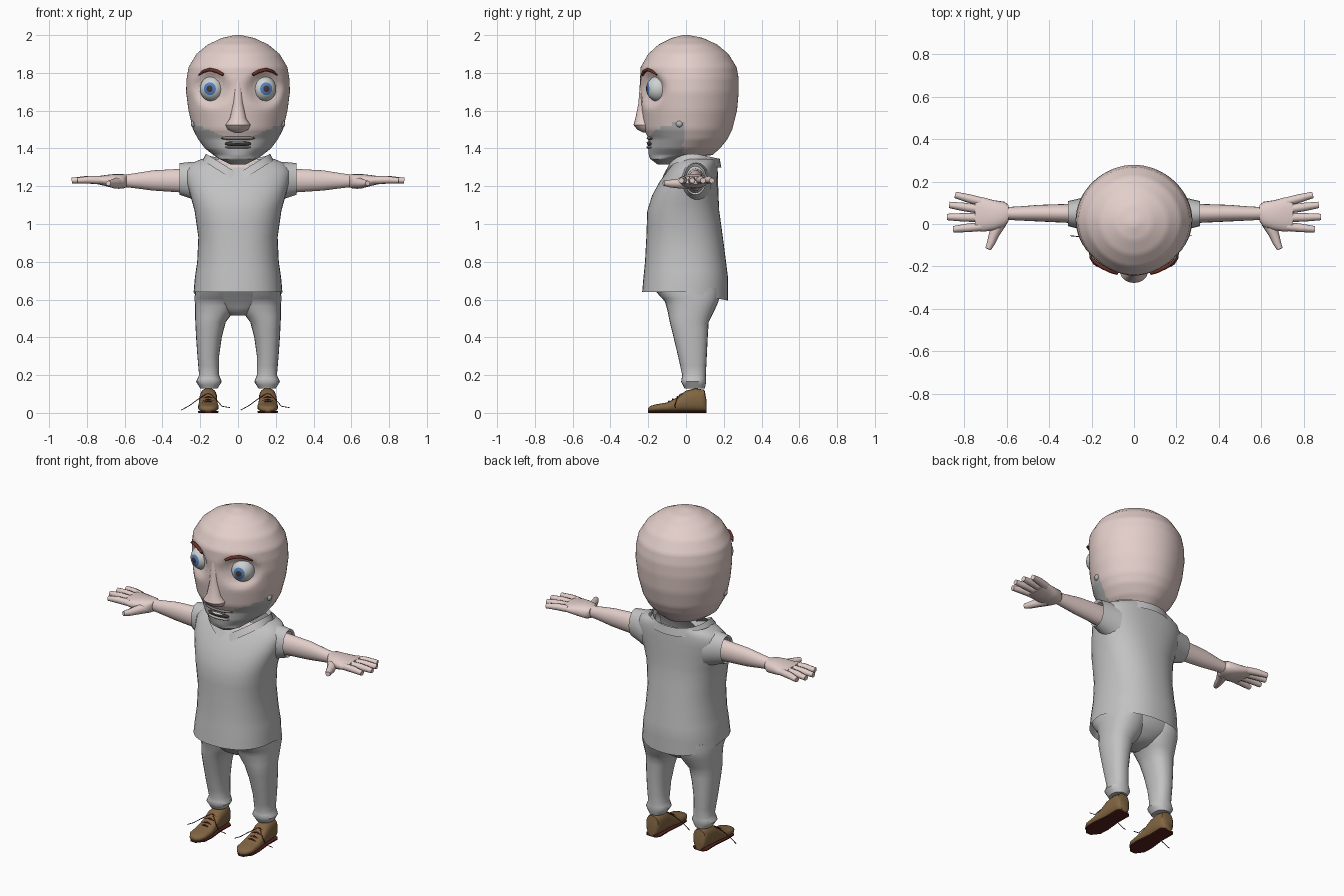
import bpy, bmesh, math
from mathutils import Vector, Matrix


def material(name, rgb):
    m = bpy.data.materials.new(name)
    m.diffuse_color = (*rgb, 1)
    return m


SKIN = material("skin", (0.77, 0.62, 0.59))
CLOTH = material("grey cloth", (0.54, 0.54, 0.54))
STUBBLE = material("grey stubble", (0.47, 0.46, 0.46))
HAIR = material("moustache grey", (0.24, 0.22, 0.22))
WHITE = material("eye white", (0.62, 0.64, 0.64))
BLUE = material("iris blue", (0.09, 0.22, 0.55))
DARK = material("pupil brown", (0.06, 0.04, 0.035))
BROW = material("brow red brown", (0.15, 0.03, 0.02))
LEATHER = material("shoe leather", (0.22, 0.13, 0.055))
SOLE = material("sole dark red", (0.09, 0.015, 0.012))


def finish(name, bm, mats, mirror=False, rule=None):
    bmesh.ops.recalc_face_normals(bm, faces=bm.faces)
    if rule:
        for f in bm.faces:
            f.material_index = rule(f.calc_center_median())
    me = bpy.data.meshes.new(name)
    bm.to_mesh(me)
    bm.free()
    for m in mats:
        me.materials.append(m)
    ob = bpy.data.objects.new(name, me)
    bpy.context.collection.objects.link(ob)
    if mirror:
        ob.modifiers.new("mirror", 'MIRROR').use_mirror_merge = False
    return ob


def skin_rings(bm, rings, caps):
    vs = [[bm.verts.new(p) for p in r] for r in rings]
    n = len(vs[0])
    for a, b in zip(vs, vs[1:]):
        for i in range(n):
            bm.faces.new((a[i], a[(i + 1) % n], b[(i + 1) % n], b[i]))
    if caps:
        bm.faces.new(vs[0])
        bm.faces.new(vs[-1])


def loft(name, axis, rows, mats, n=20, p=2.0, steps=1, tweak=None, caps=True, **kw):
    """Rows are (position, u min, u max, v min, v max) of superellipses along an axis."""
    dense = [rows[0]]
    for a, b in zip(rows, rows[1:]):
        dense += [[s + (e - s) * k / steps for s, e in zip(a, b)] for k in range(1, steps + 1)]
    rings = []
    for t, u0, u1, v0, v1 in dense:
        ring = []
        for i in range(n):
            a = math.tau * i / n
            c, s = math.cos(a), math.sin(a)
            u = (u0 + u1) / 2 + (u1 - u0) / 2 * math.copysign(abs(c) ** (2 / p), c)
            v = (v0 + v1) / 2 + (v1 - v0) / 2 * math.copysign(abs(s) ** (2 / p), s)
            q = Vector({'x': (t, u, v), 'y': (u, t, v), 'z': (u, v, t)}[axis])
            ring.append(tweak(q) if tweak else q)
        rings.append(ring)
    bm = bmesh.new()
    skin_rings(bm, rings, caps)
    return finish(name, bm, mats, **kw)


def tube(name, pts, radii, mat, n=8, mirror=False):
    pts = [Vector(p) for p in pts]
    rings = []
    for i, (p, r) in enumerate(zip(pts, radii)):
        d = pts[min(i + 1, len(pts) - 1)] - pts[max(i - 1, 0)]
        q = d.to_track_quat('Z', 'Y')
        rings.append([p + q @ Vector((r * math.cos(math.tau * k / n), r * math.sin(math.tau * k / n), 0))
                      for k in range(n)])
    bm = bmesh.new()
    skin_rings(bm, rings, True)
    return finish(name, bm, [mat], mirror)


def ball(name, loc, size, mats, tilt=0.0, mirror=False, rule=None):
    bm = bmesh.new()
    mtx = (Matrix.Translation(loc) @ Matrix.Rotation(tilt, 4, 'Z')
           @ Matrix.Diagonal((*size, 1)) @ Matrix.Rotation(math.pi / 2, 4, 'X'))
    bmesh.ops.create_uvsphere(bm, u_segments=24, v_segments=24, radius=1, matrix=mtx)
    return finish(name, bm, mats, mirror, rule)


# Head: egg shape with pressed-in eye sockets and a stubble area
def socket(q):
    d = math.hypot(abs(q.x) - 0.14, q.z - 1.715)
    if q.y < 0 and d < 0.1:
        q.y += 0.034 * min(1, (0.1 - d) / 0.04)
    return q


def beard(c):
    return int(c.y < -0.015 and c.z < 1.455 + 0.42 * max(0, abs(c.x) - 0.05))


head = [(1.315, .04, -.15, -.09), (1.345, .10, -.19, -.03), (1.365, .13, -.197, .14), (1.40, .175, -.2, .18),
        (1.45, .212, -.197, .22), (1.5, .238, -.222, .245), (1.6, .262, -.235, .27), (1.7, .275, -.24, .279),
        (1.77, .272, -.243, .279), (1.83, .262, -.24, .268), (1.9, .22, -.2, .225), (1.95, .16, -.145, .165),
        (1.985, .085, -.075, .09), (2.0, .015, -.015, .015)]
loft("head", 'z', [(z, -x, x, f, b) for z, x, f, b in head], [SKIN, STUBBLE], n=64, p=1.92,
     steps=5, tweak=socket, rule=beard)

# Face details
loft("nose", 'z', [(1.76, -.02, .02, -.243, -.19), (1.64, -.028, .028, -.252, -.19),
                   (1.56, -.042, .042, -.268, -.19), (1.525, -.066, .066, -.278, -.17),
                   (1.5, -.055, .055, -.258, -.17), (1.485, -.02, .02, -.23, -.18)], [SKIN], n=16)
EYE = Vector((0.137, -0.146, 1.716))
look = Vector((0.22, -1, 0)).normalized()


def eye_rule(c):
    a = math.degrees((c - EYE).angle(look))
    return 2 if a < 15 else 1 if a < 30 else 0


ball("eye", EYE, (.065, .065, .068), [WHITE, BLUE, DARK], math.atan2(.22, 1), True, eye_rule)
tube("eyebrow", [(.078, -.232, 1.79), (.11, -.222, 1.808), (.15, -.203, 1.818), (.182, -.18, 1.808),
                 (.207, -.155, 1.79)], [.008, .0095, .009, .008, .004], BROW, mirror=True)
ball("moustache", (0, -.178, 1.455), (.09, .03, .014), [HAIR])
ball("mouth", (0, -.182, 1.425), (.07, .024, .017), [DARK])
ball("teeth", (0, -.184, 1.431), (.045, .025, .008), [WHITE])
ball("lower_lip", (0, -.182, 1.406), (.07, .028, .009), [STUBBLE])
ball("ear", (.236, -.035, 1.53), (.014, .018, .018), [STUBBLE], mirror=True)


# Shirt with a lower back hem, open at neck and bottom
def hem(q):
    if q.z < 0.66:
        q.z -= 0.045 * max(0, q.y / 0.22)
    return q


shirt = [(.64, .235, -.232, .222), (.72, .228, -.225, .222), (.8, .216, -.217, .212), (.93, .21, -.21, .195),
         (1.07, .23, -.205, .176), (1.15, .252, -.18, .172), (1.22, .272, -.142, .17), (1.28, .278, -.1, .168),
         (1.32, .25, -.07, .165), (1.345, .19, -.045, .162)]
loft("shirt", 'z', [(z, -x, x, f, b) for z, x, f, b in shirt], [CLOTH, SKIN], n=40, p=2.3, steps=2,
     tweak=hem, caps=False, rule=lambda c: int(c.y < 0 and c.z > 1.275 + 0.6 * abs(c.x)))


# Collar: a band with a V at the front
def vee(q):
    if q.y < 0.05:
        q.z = min(q.z, q.z - 0.105 + 0.62 * abs(q.x))
    else:
        q.z -= 0.025 * min(1, (q.y - 0.05) / 0.12)
    return q


loft("collar", 'z', [(1.325, -.195, .195, -.128, .187), (1.372, -.17, .17, -.105, .178),
                     (1.345, -.155, .155, -.092, .165)], [CLOTH], n=40, tweak=vee, caps=False)
loft("sleeve", 'x', [(.2, -.05, .135, 1.11, 1.33), (.25, -.025, .122, 1.135, 1.328),
                     (.31, -.01, .108, 1.155, 1.322), (.3, -.002, .1, 1.165, 1.305)],
     [CLOTH], caps=False, mirror=True)

# Arms and hands
loft("arm", 'x', [(.22, 0, .1, 1.16, 1.295), (.3, .005, .095, 1.167, 1.292), (.45, .012, .09, 1.177, 1.284),
                  (.55, .017, .082, 1.19, 1.268), (.61, .02, .08, 1.197, 1.26)], [SKIN], mirror=True)
loft("palm", 'x', [(.59, .015, .088, 1.195, 1.26), (.61, -.015, .105, 1.187, 1.264),
                   (.66, -.03, .112, 1.19, 1.264), (.71, -.036, .125, 1.203, 1.258),
                   (.75, -.032, .127, 1.212, 1.252)], [SKIN], p=2.4, mirror=True)
for base, tip in [((.72, .105), (.842, .137)), ((.73, .07), (.87, .09)),
                  ((.73, .03), (.88, .033)), ((.72, -.012), (.852, -.025))]:
    mid = [(a + b) / 2 for a, b in zip(base, tip)]
    tube("finger", [(*base, 1.232), (*mid, 1.234), (*tip, 1.23)], [.021, .02, .015], SKIN, mirror=True)
tube("thumb", [(.63, .01, 1.218), (.658, -.045, 1.214), (.672, -.085, 1.214), (.687, -.118, 1.216)],
     [.032, .025, .02, .014], SKIN, mirror=True)

# Trousers
loft("trouser_leg", 'z', [(.13, .108, .2, -.008, .1), (.165, .086, .222, -.026, .107), (.2, .1, .206, -.02, .105),
                          (.3, .1, .215, -.042, .11), (.4, .086, .222, -.066, .115), (.48, .065, .226, -.086, .12),
                          (.54, .02, .228, -.098, .15), (.59, .005, .229, -.112, .172),
                          (.62, .005, .229, -.14, .178), (.66, .005, .226, -.17, .18)], [CLOTH], n=24, p=2.3,
     steps=2, mirror=True)
loft("trouser_hips", 'z', [(.515, -.045, .045, -.04, .09), (.535, -.09, .09, -.075, .12),
                           (.56, -.14, .14, -.092, .148), (.59, -.18, .18, -.112, .17),
                           (.62, -.2, .2, -.14, .178), (.66, -.21, .21, -.172, .182)], [CLOTH], n=32, p=2.6)

# Shoes
loft("shoe", 'y', [(.108, .135, .185, .006, .07), (.098, .118, .198, .006, .122), (.05, .11, .203, .006, .13),
                   (.0, .11, .206, .006, .118), (-.05, .108, .208, .006, .08), (-.1, .102, .212, .006, .055),
                   (-.16, .106, .21, .006, .045), (-.19, .125, .192, .006, .036), (-.2, .145, .172, .01, .026)],
     [LEATHER], p=2.6, steps=2, mirror=True)
loft("shoe_sole", 'y', [(.108, .13, .19, 0, .01), (.09, .11, .204, 0, .01), (0, .112, .202, 0, .01),
                        (-.1, .102, .213, 0, .01), (-.16, .106, .21, 0, .01), (-.201, .14, .178, 0, .01)],
     [SOLE], p=6, mirror=True)
for y, z in [(-.02, .1), (-.045, .084), (-.07, .07), (-.09, .06)]:
    tube("lace_bar", [(.13, y, z - .008), (.157, y, z + .002), (.186, y, z - .008)], [.005] * 3, SOLE, 6, True)
for dx in (0, -.315):
    for pts in ([(.17, -.03, .1), (.2, -.05, .07), (.23, -.06, .035), (.272, -.055, .028)],
                [(.145, -.03, .1), (.1, -.05, .07), (.06, -.06, .04), (.015, -.055, .015)]):
        tube("loose_lace", [(x + dx, y, z) for x, y, z in pts], [.0022] * 4, SOLE, 5)

# Smooth shading with crisp edges kept
for ob in bpy.data.objects:
    ob.select_set(True)
    bpy.context.view_layer.objects.active = ob
bpy.ops.object.shade_smooth_by_angle(angle=math.radians(50))
